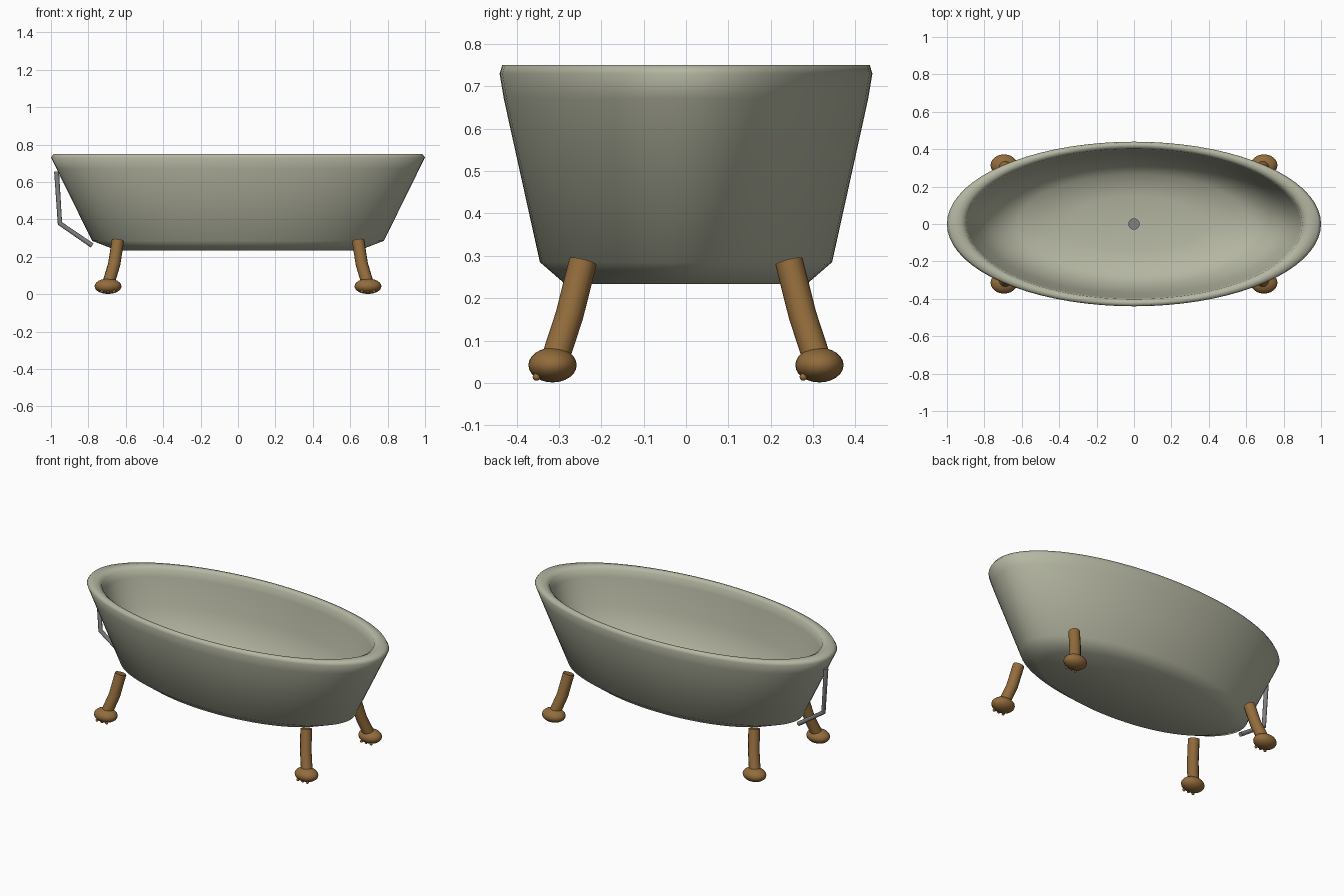
import bpy, bmesh, math

if "Cube" in bpy.data.objects:
    bpy.data.objects.remove(bpy.data.objects["Cube"])


def material(name, rgb):
    m = bpy.data.materials.new(name)
    m.diffuse_color = (*rgb, 1)
    m.use_nodes = True
    m.node_tree.nodes["Principled BSDF"].inputs["Base Color"].default_value = m.diffuse_color
    return m


ENAMEL = material("pale sage enamel", (0.46, 0.47, 0.36))
BRONZE = material("aged bronze", (0.29, 0.15, 0.045))
STEEL = material("grey steel", (0.22, 0.22, 0.22))


def finish(obj, name, mat, angle=None):
    """Name, colour and smooth a part."""
    obj.name = name
    obj.data.materials.clear()
    obj.data.materials.append(mat)
    bpy.ops.object.select_all(action='DESELECT')
    obj.select_set(True)
    bpy.context.view_layer.objects.active = obj
    if angle is None:
        bpy.ops.object.shade_smooth()
    else:
        bpy.ops.object.shade_smooth_by_angle(angle=math.radians(angle))
    return obj


def tube(name, points, radius, mat):
    """Capped round tube along a short path."""
    cu = bpy.data.curves.new(name, 'CURVE')
    cu.dimensions = '3D'
    cu.bevel_depth = radius
    cu.bevel_resolution = 4
    cu.use_fill_caps = True
    sp = cu.splines.new('POLY')
    sp.points.add(len(points) - 1)
    for p, co in zip(sp.points, points):
        p.co = (*co, 1)
    obj = bpy.data.objects.new(name, cu)
    bpy.context.collection.objects.link(obj)
    bpy.ops.object.select_all(action='DESELECT')
    obj.select_set(True)
    bpy.context.view_layer.objects.active = obj
    bpy.ops.object.convert(target='MESH')
    return finish(bpy.context.view_layer.objects.active, name, mat, 40)


def ellipsoid(name, loc, size, mat, seg=24):
    bpy.ops.mesh.primitive_uv_sphere_add(segments=seg, ring_count=seg // 2, location=loc)
    obj = bpy.context.object
    obj.scale = size
    return finish(obj, name, mat)


# Tub shell: elliptical rings (half length, half width, height),
# from the underside over the rim and down into the basin
RINGS = [(0.645, 0.285, 0.233), (0.78, 0.345, 0.285), (0.97, 0.43, 0.67),
         (1.0, 0.44, 0.73), (0.985, 0.434, 0.75), (0.93, 0.415, 0.75),
         (0.90, 0.402, 0.735), (0.89, 0.395, 0.69), (0.83, 0.37, 0.52),
         (0.75, 0.33, 0.37), (0.62, 0.265, 0.295), (0.35, 0.15, 0.268)]
N = 72
bm = bmesh.new()
loops = []
for a, b, z in RINGS:
    loops.append([bm.verts.new((a * math.cos(2 * math.pi * i / N),
                                b * math.sin(2 * math.pi * i / N), z)) for i in range(N)])
for lo, hi in zip(loops, loops[1:]):
    for i in range(N):
        j = (i + 1) % N
        bm.faces.new((lo[i], lo[j], hi[j], hi[i]))
for ring, z in ((loops[0], 0.233), (loops[-1], 0.262)):
    centre = bm.verts.new((0, 0, z))
    for i in range(N):
        bm.faces.new((ring[i], ring[(i + 1) % N], centre))
bmesh.ops.recalc_face_normals(bm, faces=bm.faces)
mesh = bpy.data.meshes.new("tub")
bm.to_mesh(mesh)
bm.free()
tub = bpy.data.objects.new("tub", mesh)
bpy.context.collection.objects.link(tub)
finish(tub, "tub", ENAMEL)

# Drain disc with slim strainer bars
bpy.ops.mesh.primitive_cylinder_add(vertices=24, radius=0.03, depth=0.02, location=(0, 0, 0.268))
finish(bpy.context.object, "drain", STEEL, 40)
for k in (-1, 1):
    bpy.ops.mesh.primitive_cube_add(size=1, location=(k * 0.009, 0, 0.279))
    bar = bpy.context.object
    bar.scale = (0.005, 0.036, 0.006)
    finish(bar, "drain_bar", STEEL, 30)

# Overflow pipe at the left end
tube("overflow_pipe", [(-0.97, 0, 0.655), (-0.952, 0, 0.378), (-0.78, 0, 0.26)], 0.013, STEEL)

# Four splayed legs with ball feet and small toes
for sx, xn in ((-1, "left"), (1, "right")):
    for sy, yn in ((-1, "front"), (1, "back")):
        tag = f"{yn}_{xn}"
        tube(f"{tag}_leg", [(sx * 0.642, sy * 0.243, 0.287), (sx * 0.662, sy * 0.275, 0.16),
                            (sx * 0.695, sy * 0.311, 0.05)], 0.033, BRONZE)
        fx, fy = sx * 0.695, sy * 0.315
        ellipsoid(f"{tag}_foot", (fx, fy, 0.042), (0.072, 0.057, 0.041), BRONZE)
        for k in (-1, 0, 1):
            ellipsoid(f"{tag}_toe", (fx + k * 0.033, fy - 0.038, 0.014),
                      (0.009, 0.009, 0.009), BRONZE, 12)
